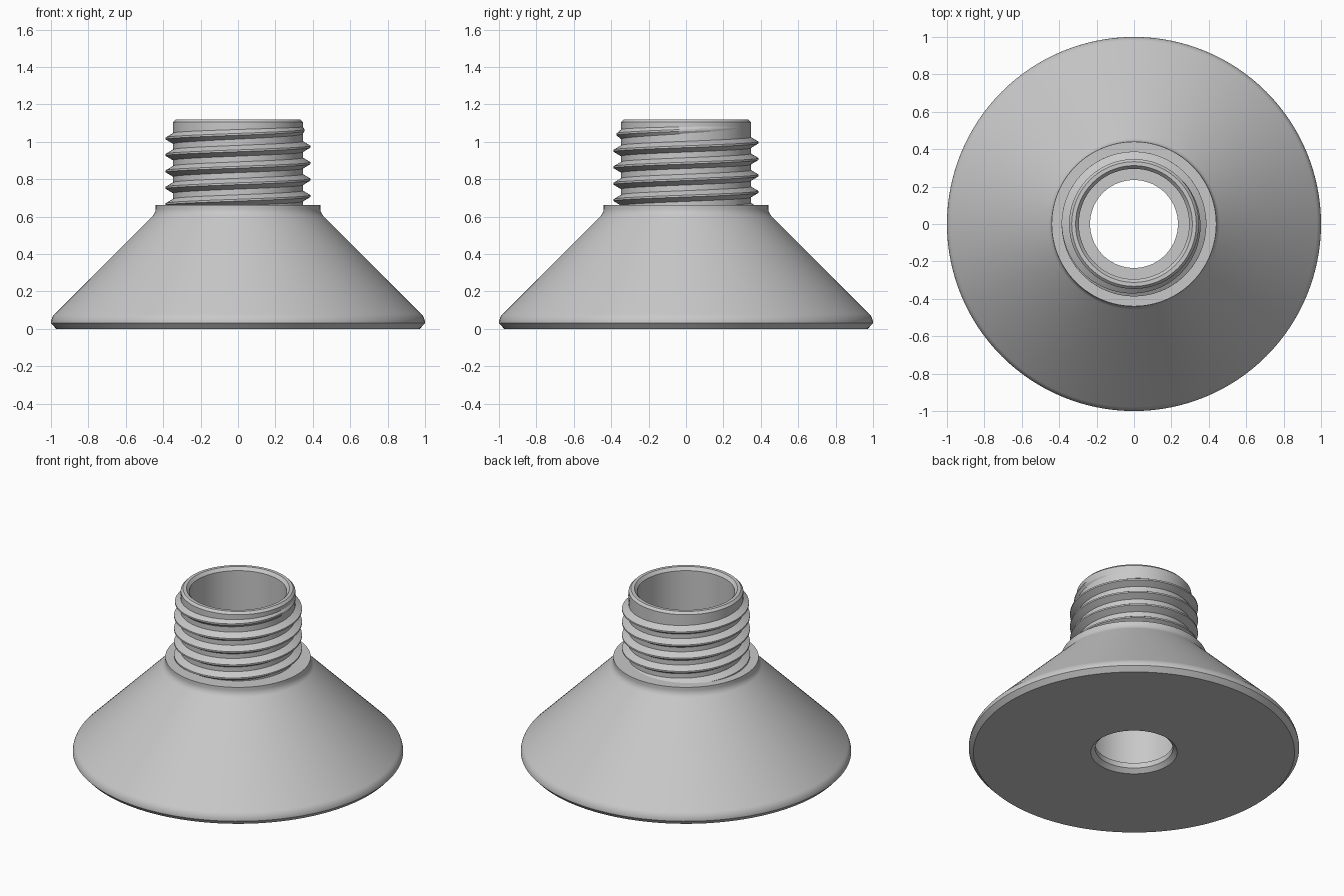
import bpy
import bmesh
from math import sin, cos, pi, radians

if "Cube" in bpy.data.objects:
    bpy.data.objects.remove(bpy.data.objects["Cube"], do_unlink=True)

grey = bpy.data.materials.new("light_grey")
grey.use_nodes = True
colour = (0.58, 0.58, 0.58, 1)
grey.diffuse_color = colour
grey.node_tree.nodes["Principled BSDF"].inputs["Base Color"].default_value = colour


def sweep(name, sections, closed):
    """Skin a list of closed cross-sections into one solid object."""
    bm = bmesh.new()
    rings = [[bm.verts.new(p) for p in s] for s in sections]
    pairs = list(zip(rings, rings[1:]))
    if closed:
        pairs.append((rings[-1], rings[0]))
    else:
        bm.faces.new(rings[0])
        bm.faces.new(rings[-1])
    n = len(rings[0])
    for a, b in pairs:
        for i in range(n):
            j = (i + 1) % n
            bm.faces.new((a[i], a[j], b[j], b[i]))
    bmesh.ops.recalc_face_normals(bm, faces=bm.faces)
    mesh = bpy.data.meshes.new(name)
    bm.to_mesh(mesh)
    bm.free()
    mesh.materials.append(grey)
    obj = bpy.data.objects.new(name, mesh)
    bpy.context.collection.objects.link(obj)
    bpy.ops.object.select_all(action="DESELECT")
    obj.select_set(True)
    bpy.context.view_layer.objects.active = obj
    bpy.ops.object.shade_smooth_by_angle(angle=radians(28))
    return obj


def around(profile, angle, lift=0):
    return [(r * cos(angle), r * sin(angle), z + lift) for r, z in profile]


def arc(cr, cz, radius, start, end, steps=6):
    angles = [radians(start + (end - start) * i / steps) for i in range(steps + 1)]
    return [(cr + radius * cos(a), cz + radius * sin(a)) for a in angles]


# Conical base, neck and stepped bore as one turned profile
profile = [(0.262, 0), (0.972, 0)]
profile += arc(0.9275, 0.03, 0.0725, 0, 45)           # rounded outer rim
profile += arc(0.50, 0.645, 0.06, 225, 180)           # fillet below the collar
profile += [(0.44, 0.663), (0.347, 0.663)]            # collar top
profile += [(0.347, 1.105), (0.333, 1.12), (0.312, 1.12), (0.295, 1.10)]
profile += [(0.295, 0.06), (0.235, 0.06), (0.235, 0.025)]  # bore and bottom lip
SEGMENTS = 128
sweep("conical_base_and_neck",
      [around(profile, 2 * pi * i / SEGMENTS) for i in range(SEGMENTS)], True)

# Helical screw thread, starting inside the collar and fading out near the top
PITCH, STEPS = 0.088, 96
first, last, fade = -3.1, 2.2, 1.5
count = int((last - first) * STEPS)
thread = []
for i in range(count + 1):
    turn = first + (last - first) * i / count
    crest = 0.387 - 0.044 * max(0, (turn - fade) / (last - fade))
    tooth = [(0.335, -0.036), (crest, -0.005), (crest, 0.005), (0.335, 0.036)]
    thread.append(around(tooth, 2 * pi * turn, 0.886 + PITCH * turn))
sweep("screw_thread", thread, False)
